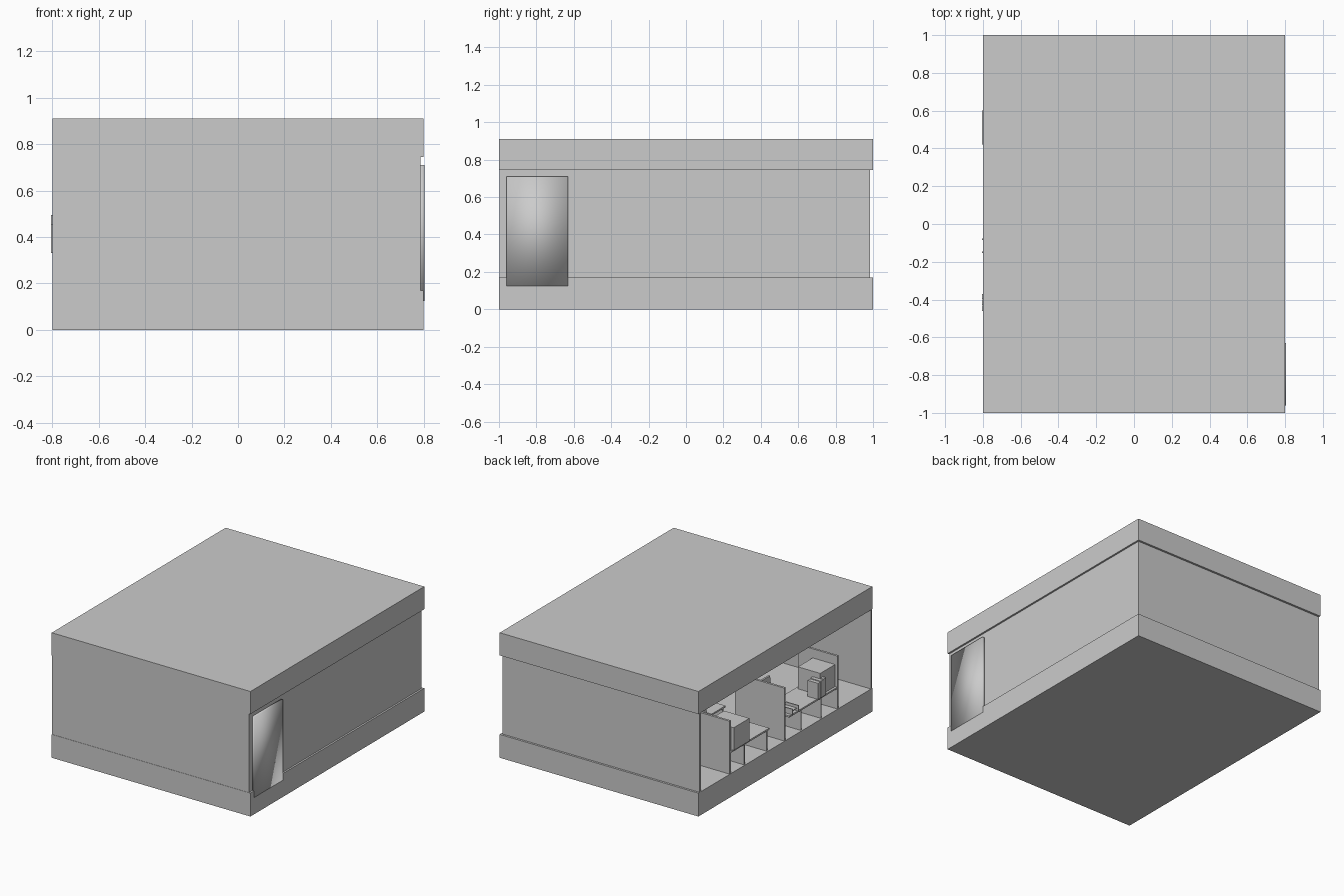
import bpy, math

if "Cube" in bpy.data.objects:
    bpy.data.objects.remove(bpy.data.objects["Cube"])

grey = bpy.data.materials.new("plain grey")
grey.diffuse_color = (0.6, 0.6, 0.6, 1)
grey.use_nodes = True
grey.node_tree.nodes["Principled BSDF"].inputs["Base Color"].default_value = grey.diffuse_color


def finish(name):
    ob = bpy.context.object
    ob.name = name
    ob.data.materials.append(grey)
    return ob


def box(name, x0, x1, y0, y1, z0, z1):
    bpy.ops.mesh.primitive_cube_add(size=1, location=((x0 + x1) / 2, (y0 + y1) / 2, (z0 + z1) / 2))
    ob = bpy.context.object
    ob.scale = (x1 - x0, y1 - y0, z1 - z0)
    bpy.ops.object.transform_apply(location=False, rotation=False, scale=True)
    return finish(name)


def cyl(name, x, y, z0, z1, r, sides=10):
    bpy.ops.mesh.primitive_cylinder_add(vertices=sides, radius=r, depth=z1 - z0,
                                        location=(x, y, (z0 + z1) / 2))
    ob = finish(name)
    bpy.ops.object.shade_smooth_by_angle()
    return ob


FLOOR, DESK, PANEL, CEIL = 0.17, 0.33, 0.555, 0.745

# building shell, open on the left side
box("base_slab", -0.8, 0.8, -1, 1, 0, FLOOR)
box("roof_slab", -0.8, 0.8, -1, 1, CEIL, 0.91)
box("front_wall", -0.8, 0.787, -0.998, -0.985, FLOOR, CEIL)
box("back_wall", -0.8, 0.787, 0.972, 0.985, FLOOR, CEIL)
box("right_wall", 0.774, 0.787, -0.985, 0.972, FLOOR, CEIL)

# softly shaded door on the right wall
door = box("door", 0.782, 0.804, -0.96, -0.63, 0.125, 0.71)
for f in door.data.polygons:
    f.use_smooth = True

# cubicle dividers
for i, (y, x1) in enumerate([(0.63, -0.35), (0.0, -0.4), (-0.61, -0.48)]):
    box(f"divider_{i}", -0.797, x1, y - 0.008, y + 0.008, FLOOR, PANEL)
box("divider_post", -0.5, -0.48, -0.62, -0.60, FLOOR, CEIL)


def desk(name, x0, x1, y0, y1, legs):
    box(name + "_top", x0, x1, y0, y1, DESK - 0.012, DESK)
    for i, y in enumerate(legs):
        box(f"{name}_leg_{i}", x0 + 0.005, x1 - 0.01, y - 0.005, y + 0.005, FLOOR, DESK - 0.012)


def chair(name, x, y, face):
    # five-spoke base, stem, seat and backrest; face is +1 or -1 along x
    for k in range(5):
        a = 2 * math.pi * k / 5
        ob = box(f"{name}_spoke_{k}", -0.03, 0.03, -0.006, 0.006, -0.006, 0.006)
        ob.location = (x + 0.03 * math.cos(a), y + 0.03 * math.sin(a), FLOOR + 0.02)
        ob.rotation_euler.z = a
    cyl(name + "_stem", x, y, FLOOR + 0.02, 0.27, 0.01)
    box(name + "_seat", x - 0.06, x + 0.06, y - 0.06, y + 0.06, 0.265, 0.285)
    bx = x - face * 0.065
    box(name + "_back_bar", bx - 0.005, bx + 0.005, y - 0.01, y + 0.01, 0.265, 0.34)
    back = box(name + "_backrest", bx - 0.008, bx + 0.008, y - 0.055, y + 0.055, 0.32, 0.43)
    back.rotation_euler.y = -face * 0.12


# workstations along the open side
desk("back_desk", -0.797, -0.58, 0.18, 0.62, (0.46, 0.2))
desk("front_desk", -0.797, -0.58, -0.6, -0.05, (-0.195, -0.425))
box("back_monitor", -0.805, -0.6, 0.42, 0.60, DESK, 0.495)
box("front_monitor", -0.78, -0.6, -0.6, -0.43, DESK, 0.49)
for i in range(3):
    y = -0.46 + i * 0.031
    box(f"folder_{i}", -0.805, -0.72, y, y + 0.028, DESK, 0.455 - 0.004 * i)
for i, y in enumerate((-0.15, -0.08)):
    box(f"tray_side_{i}", -0.804, -0.7, y - 0.004, y + 0.004, DESK, 0.37)
box("tray_floor", -0.79, -0.7, -0.15, -0.08, DESK + 0.015, DESK + 0.02)
chair("front_chair", -0.52, -0.26, -1)
chair("back_chair", -0.47, 0.4, -1)

# inner side table with a cup
desk("side_table", -0.36, -0.18, 0.06, 0.22, (0.08, 0.2))
cyl("cup", -0.27, 0.14, DESK, DESK + 0.04, 0.02)
